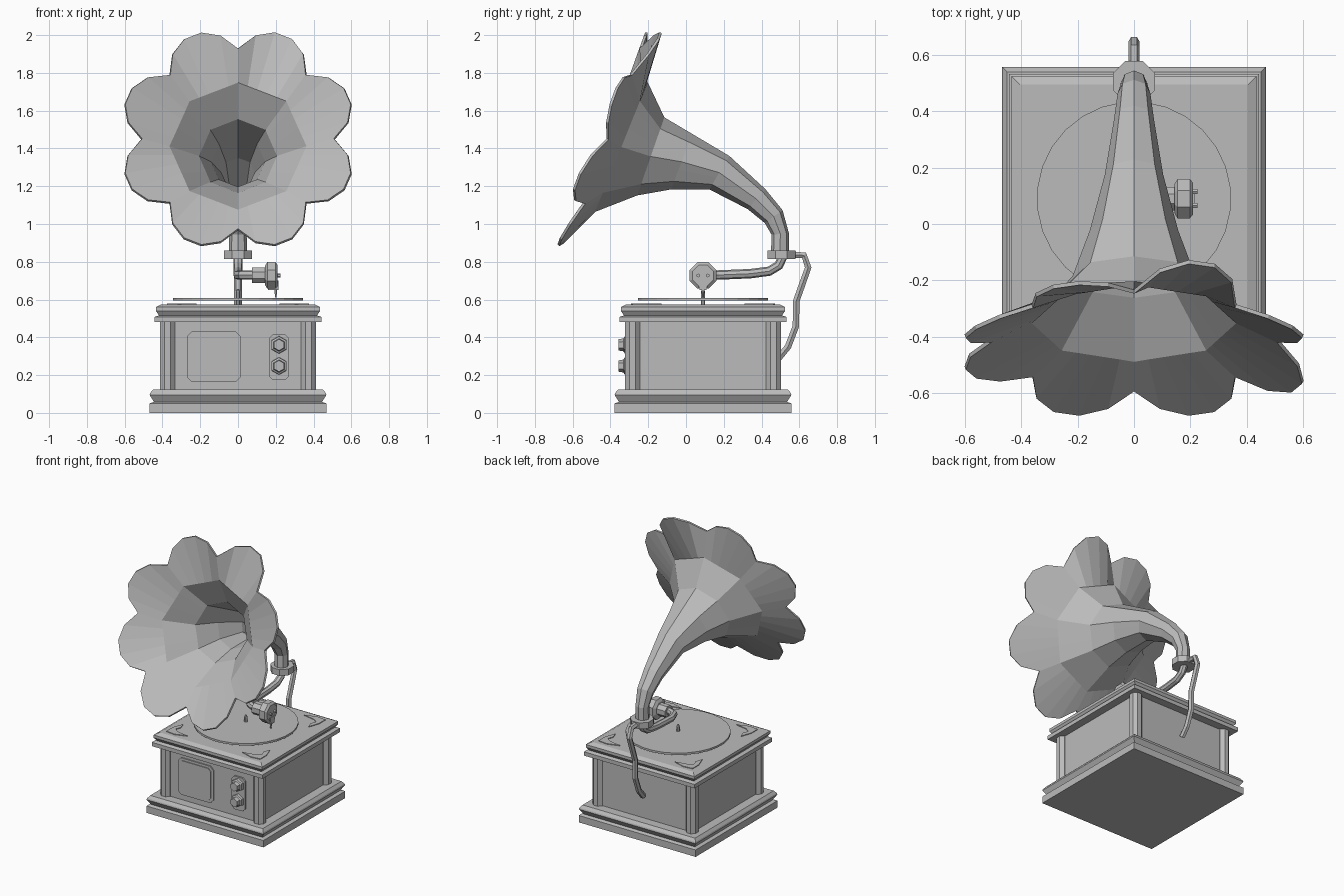
import bpy, bmesh, math
from mathutils import Vector

if "Cube" in bpy.data.objects:
    bpy.data.objects.remove(bpy.data.objects["Cube"])

GREY = (0.5, 0.5, 0.5, 1)
mat = bpy.data.materials.new("plain_grey")
mat.use_nodes = True
mat.diffuse_color = GREY
mat.node_tree.nodes["Principled BSDF"].inputs["Base Color"].default_value = GREY

CY = 0.09  # depth centre of the cabinet


def add_object(name, data):
    ob = bpy.data.objects.new(name, data)
    bpy.context.collection.objects.link(ob)
    data.materials.append(mat)
    return ob


def loft(name, rings, caps=True):
    """Skin closed rings of points, optionally capped at both ends."""
    bm = bmesh.new()
    loops = [[bm.verts.new(p) for p in r] for r in rings]
    n = len(loops[0])
    for a, b in zip(loops, loops[1:]):
        for i in range(n):
            j = (i + 1) % n
            bm.faces.new((a[i], a[j], b[j], b[i]))
    if caps:
        bm.faces.new(loops[0])
        bm.faces.new(loops[-1])
    bmesh.ops.remove_doubles(bm, verts=bm.verts, dist=1e-5)
    bmesh.ops.recalc_face_normals(bm, faces=bm.faces)
    me = bpy.data.meshes.new(name)
    bm.to_mesh(me)
    bm.free()
    return add_object(name, me)


def square_stack(name, profile):
    corners = ((-1, -1), (1, -1), (1, 1), (-1, 1))
    return loft(name, [[(x * h, CY + y * h, z) for x, y in corners] for h, z in profile])


def turned(name, centre, axis, profile, sides=8):
    """Polygonal turning: profile holds (radius, distance along axis)."""
    q = Vector(axis).to_track_quat('Z', 'Y')
    rings = []
    for r, d in profile:
        angles = [(i + 0.5) * math.tau / sides for i in range(sides)]
        rings.append([Vector(centre) + q @ Vector((r * math.cos(a), r * math.sin(a), d))
                      for a in angles])
    return loft(name, rings)


def plate(name, outline, place, depth):
    """Flat outline pushed out by depth; place maps (u, v, d) to a point."""
    return loft(name, [[place(u, v, d) for u, v in outline] for d in (0, depth)])


def tube(name, points, radius, res=1):
    cu = bpy.data.curves.new(name, 'CURVE')
    cu.dimensions = '3D'
    cu.bevel_depth = radius
    cu.bevel_resolution = res
    cu.use_fill_caps = True
    sp = cu.splines.new('POLY')
    sp.points.add(len(points) - 1)
    for p, co in zip(sp.points, points):
        p.co = (*co, 1)
    sp.use_smooth = False
    return add_object(name, cu)


def cut_rect(cx, cz, w, h, c):
    """Rectangle outline with cut corners, half sizes w and h."""
    pts = []
    for sx, sz in ((1, 1), (-1, 1), (-1, -1), (1, -1)):
        pair = [(cx + sx * w, cz + sz * (h - c)), (cx + sx * (w - c), cz + sz * h)]
        pts += pair if sx * sz > 0 else pair[::-1]
    return pts


# Cabinet
square_stack("plinth", [(.468, 0), (.468, .05), (.445, .058), (.468, .095),
                        (.465, .105), (.45, .124)])
square_stack("cabinet_body", [(.385, .11), (.385, .49)])
square_stack("cabinet_lid", [(.443, .48), (.443, .508), (.418, .516), (.435, .54),
                             (.435, .56), (.405, .575)])
for sx in (-1, 1):
    for sy in (-1, 1):
        side = ("right_" if sx < 0 else "left_") + ("front" if sy < 0 else "back")
        turned(side + "_column", (sx * .373, CY + sy * .373, .12), (0, 0, 1),
               [(.042, 0), (.042, .365)])
        # Leaf shaped corner inlay on the lid
        half = [(.376, .372), (.305, .38), (.22, .352), (.31, .335),
                (.345, .31), (.33, .27), (.348, .22), (.376, .3)]
        plate(side + "_inlay", half,
              lambda u, v, d: (sx * u, CY + sy * v, .574 + d), .006)

# Front fittings
FRONT = CY - .385


def on_front(u, v, d):
    return (u, FRONT - d, v)


plate("front_panel", cut_rect(-.128, .297, .142, .133, .025), on_front, .008)
plate("front_panel_inner", cut_rect(-.128, .297, .125, .116, .02), on_front, .013)
plate("knob_plate", cut_rect(.217, .295, .053, .12, .02), on_front, .012)
for label, z in (("upper", .36), ("lower", .248)):
    turned(label + "_knob", (.217, FRONT, z), (0, -1, 0),
           [(.047, .01), (.045, .03), (.034, .036), (.03, .062)], 6)

# Turntable
turned("record_disc", (0, CY, .594), (0, 0, 1), [(.345, 0), (.345, .014)], 28)
turned("spindle", (0, CY, .57), (0, 0, 1), [(.012, 0), (.012, .07), (.006, .085)])

# Tone arm and sound box
tube("tone_arm", [(0, .505, .85), (0, .51, .82), (0, .49, .78), (0, .44, .75), (0, .34, .737),
                  (0, .17, .73), (.02, .11, .73), (.06, .09, .73), (.1, .09, .73)], .025, 2)
turned("sound_box_neck", (0, CY, .728), (1, 0, 0), [(.045, .075), (.045, .145)])
turned("sound_box", (0, CY, .728), (1, 0, 0),
       [(.055, .143), (.076, .155), (.076, .198), (.06, .21)])
for name, dy in (("front_peg", -.025), ("back_peg", .025)):
    turned(name, (.205, CY + dy, .728), (1, 0, 0), [(.01, 0), (.01, .02)], 6)
plate("needle_holder", [(.06, .70), (.12, .70), (.108, .65), (.072, .65)],
      lambda u, v, d: (.16 + d, u, v), .055)
turned("needle", (.2, CY, .66), (0, 0, -1), [(.01, 0), (.004, .048)], 6)

# Swivel collar and rear support
turned("collar", (0, .505, .815), (0, 0, 1), [(.08, 0), (.08, .045)])
tube("rear_support", [(0, .56, .838), (0, .625, .834), (0, .647, .77), (0, .615, .68),
                      (0, .583, .59), (0, .582, .46), (0, .54, .35), (0, .49, .29)], .02)

# Horn: each section is given by its top and bottom points (y, z)
sections = [((.538, .845), (.457, .845)), ((.538, .95), (.46, .945)),
            ((.505, 1.07), (.422, 1.01)), ((.415, 1.18), (.33, 1.085)),
            ((.225, 1.355), (.125, 1.19)), ((.03, 1.47), (-.08, 1.19)),
            ((-.12, 1.56), (-.26, 1.158)), ((-.21, 1.75), (-.485, 1.07))]
STEPS = 5
lip = [.51, .59, .63, .63, .59]
bend = [.05, -.075, 0, .05, .03, .055, .055, .08]  # forward bend of each petal


def horn_ring(top, bottom):
    t, b = Vector((0, *top)), Vector((0, *bottom))
    c, up = (t + b) / 2, (t - b) / 2
    side = Vector((up.length, 0, 0))
    pts = [c + side * math.cos(k * math.tau / 8) + up * math.sin(k * math.tau / 8)
           for k in range(8)]
    return [pts[k].lerp(pts[(k + 1) % 8], s / STEPS) for k in range(8) for s in range(STEPS)]


rings = [horn_ring(*s) for s in sections]
centre = Vector((0, -.415, 1.45))
up = Vector((0, .175, .48)).normalized()
rim = []
for k in range(8):
    for s in range(STEPS):
        a = (k + s / STEPS) * math.tau / 8
        p = centre + lip[s] * (Vector((math.cos(a), 0, 0)) + up * math.sin(a))
        p.y -= bend[k] * (lip[s] - lip[0]) / (max(lip) - lip[0])
        rim.append(p)
horn = loft("horn", rings + [rim], caps=False)
# Dissolve the flat subdivisions of the tube, then give the sheet thickness
bm = bmesh.new()
bm.from_mesh(horn.data)
bmesh.ops.dissolve_limit(bm, angle_limit=math.radians(.5), verts=bm.verts, edges=bm.edges)
bm.to_mesh(horn.data)
bm.free()
shell = horn.modifiers.new("thickness", 'SOLIDIFY')
shell.thickness = .014
shell.offset = 0
